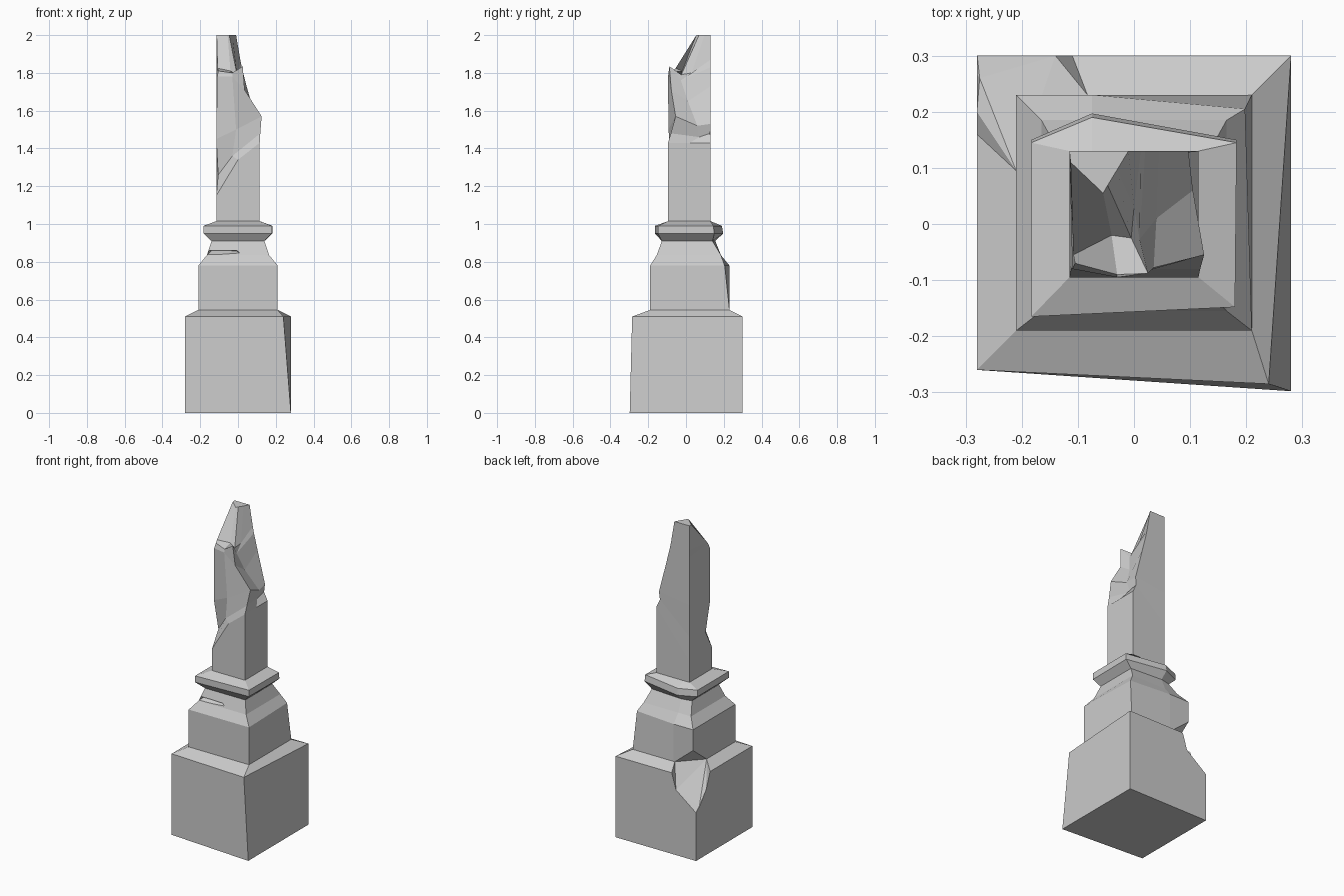
import bpy, bmesh

if "Cube" in bpy.data.objects:
    bpy.data.objects.remove(bpy.data.objects["Cube"])


def make_object(name, bm):
    bmesh.ops.recalc_face_normals(bm, faces=bm.faces)
    mesh = bpy.data.meshes.new(name)
    bm.to_mesh(mesh)
    bm.free()
    ob = bpy.data.objects.new(name, mesh)
    bpy.context.collection.objects.link(ob)
    return ob


def loft(name, rings):
    """Skin a stack of equal-length rings and cap both ends."""
    bm = bmesh.new()
    loops = [[bm.verts.new(p) for p in ring] for ring in rings]
    n = len(loops[0])
    for a, b in zip(loops, loops[1:]):
        for i in range(n):
            j = (i + 1) % n
            bm.faces.new((a[i], a[j], b[j], b[i]))
    bm.faces.new(loops[0][::-1])
    bm.faces.new(loops[-1])
    return make_object(name, bm)


def chip(target, points):
    """Break a piece off the target using the convex hull of the points."""
    bm = bmesh.new()
    for p in points:
        bm.verts.new(p)
    res = bmesh.ops.convex_hull(bm, input=bm.verts)
    loose = [g for g in res["geom_interior"] if isinstance(g, bmesh.types.BMVert)]
    bmesh.ops.delete(bm, geom=loose, context='VERTS')
    cutter = make_object("chip_cutter", bm)
    cutter.hide_render = True
    mod = target.modifiers.new("chip", 'BOOLEAN')
    mod.operation = 'DIFFERENCE'
    mod.solver = 'EXACT'
    mod.object = cutter
    bpy.context.view_layer.objects.active = target
    bpy.ops.object.modifier_apply(modifier=mod.name)
    bpy.data.objects.remove(cutter)


def ring(x, y0, y1, z, ridge=0.0, front_right=None, back_right=None):
    """Square ring with an extra back point that may stick out as a ridge."""
    fr = front_right or (x, y0)
    br = back_right or (x, y1)
    return [(-x, y0, z), (*fr, z), (*br, z), (-0.075, y1 + ridge, z), (-x, y1, z)]


# Pedestal: plinth, die, moulding and cap
pedestal = loft("pedestal", [
    ring(0.28, -0.26, 0.30, 0.0, front_right=(0.28, -0.298)),
    ring(0.28, -0.26, 0.30, 0.51, front_right=(0.24, -0.285)),
    ring(0.21, -0.19, 0.23, 0.545),
    ring(0.21, -0.19, 0.23, 0.78, back_right=(0.198, 0.205)),
    ring(0.165, -0.155, 0.185, 0.835),
    ring(0.14, -0.128, 0.14, 0.91, ridge=0.015),
    ring(0.183, -0.165, 0.15, 0.95, ridge=0.047, front_right=(0.18, -0.148)),
    ring(0.183, -0.165, 0.145, 0.99, ridge=0.045, front_right=(0.18, -0.148)),
    ring(0.115, -0.095, 0.13, 1.015),
])

# Broken corner at the back left
chip(pedestal, [
    (-0.28, 0.305, 0.30), (-0.275, 0.26, 0.33), (-0.28, 0.20, 0.41),
    (-0.28, 0.16, 0.51), (-0.21, 0.095, 0.545), (-0.21, 0.23, 0.65),
    (-0.083, 0.23, 0.545), (-0.11, 0.30, 0.51), (-0.14, 0.30, 0.41),
    (-0.36, 0.38, 0.30), (-0.36, 0.38, 0.66)])

# Gouge in the front moulding
chip(pedestal, [
    (-0.19, -0.20, 0.81), (0.05, -0.20, 0.825), (-0.18, -0.20, 0.86),
    (0.01, -0.20, 0.86), (-0.14, -0.118, 0.86), (-0.01, -0.125, 0.858)])

# Splintered shaft: left, front, right-front, right, back-right points per level
levels = [
    (1.15, [(-.115, -.095, 1.15), (0, -.095, 1.34), (.115, -.095, 1.43),
            (.115, .02, 1.43), (.115, .13, 1.43)]),
    (1.3, [(-.105, -.045, 1.26), (-.03, -.08, 1.36), (.118, -.08, 1.48),
           (.085, .07, 1.46), (.092, .128, 1.48)]),
    (1.5, [(-.115, -.075, 1.45), (-.01, -.093, 1.5), (.125, -.055, 1.57),
           (.105, .06, 1.52), (.097, .13, 1.53)]),
    (1.7, [(-.11, -.08, 1.78), (-.03, -.095, 1.78), (.035, -.078, 1.71),
           (.04, .01, 1.65), (.045, .13, 1.73)]),
    (1.8, [(-.105, -.07, 1.81), (-.03, -.09, 1.80), (.025, -.088, 1.835),
           (.01, -.027, 1.76), (.02, .13, 1.83)]),
    (1.85, [(-.108, -.055, 1.825), (-.04, -.02, 1.81), (-.005, -.025, 1.79),
            (.0, .03, 1.80), (.012, .13, 1.87)]),
    (2.0, [(-.113, .11, 2), (-.055, .055, 2), (-.047, .069, 2),
           (-.03, .097, 2), (-.01, .13, 2)]),
]
foot = [(x, y, 1.0) for x, y, z in levels[0][1]]
loft("broken_shaft",
     [foot + [(-.115, .13, 1.0)]] + [pts + [(-.115, .13, z)] for z, pts in levels])
